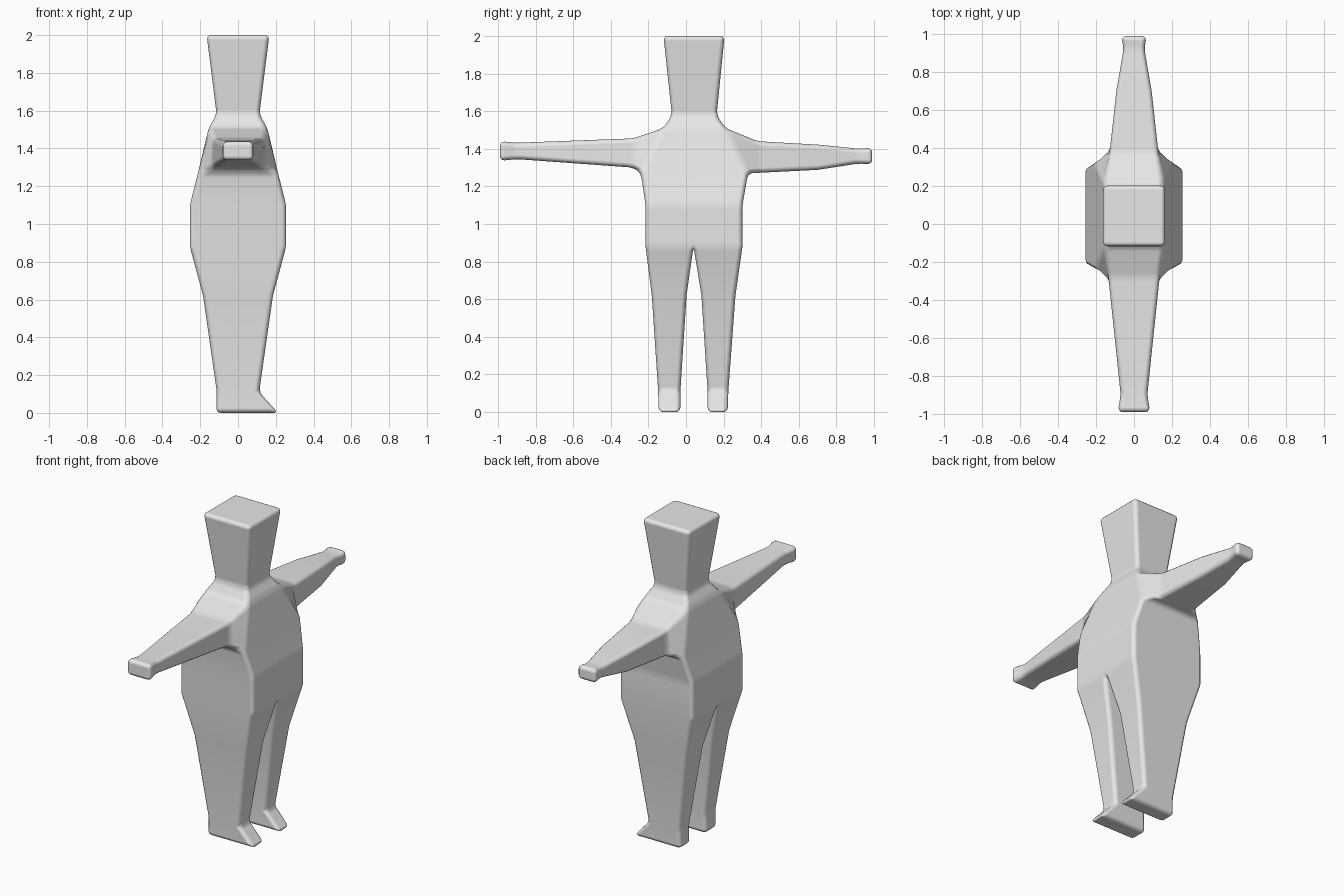
import bpy
import bmesh
import math

if "Cube" in bpy.data.objects:
    bpy.data.objects.remove(bpy.data.objects["Cube"])

MID = 0.04  # line between the legs (arms spread along y, body faces +x)
bm = bmesh.new()


def skin(a, b, skip=()):
    """Bridge two rings of points with quads."""
    n = len(a)
    for i in range(n):
        if i not in skip:
            j = (i + 1) % n
            bm.faces.new([bm.verts.new(p) for p in (a[i], a[j], b[j], b[i])])


def cap(ring):
    bm.faces.new([bm.verts.new(p) for p in ring])


def loft(rings):
    for a, b in zip(rings, rings[1:]):
        skin(a, b)
    cap(rings[-1])


def trunk_ring(z, x, y0, y1):
    return [(-x, y0, z), (x, y0, z), (x, MID, z), (x, y1, z), (-x, y1, z), (-x, MID, z)]


# Trunk, neck and head: half width, y range at each height
trunk = [trunk_ring(*r) for r in (
    (0.88, 0.255, -0.215, 0.30), (1.10, 0.255, -0.215, 0.30),
    (1.27, 0.212, -0.24, 0.33), (1.51, 0.155, -0.12, 0.21),
    (1.58, 0.113, -0.075, 0.163), (2.00, 0.166, -0.12, 0.205))]
for k, (a, b) in enumerate(zip(trunk, trunk[1:])):
    skin(a, b, skip=(0, 3) if k == 2 else ())   # leave shoulder openings
cap(trunk[-1][:3] + trunk[-1][3:])


# Arms: y, half width, z range, starting at the shoulder openings
def arm(i, j, sections):
    low, high = trunk[2], trunk[3]
    root = [low[i], low[j], high[j], high[i]]
    loft([root] + [[(-x, y, z0), (x, y, z0), (x, y, z1), (-x, y, z1)]
                   for y, x, z0, z1 in sections])


arm(0, 1, ((-0.28, 0.135, 1.30, 1.455), (-0.90, 0.070, 1.345, 1.432),
           (-0.99, 0.085, 1.336, 1.440)))
arm(4, 3, ((0.38, 0.128, 1.272, 1.44), (0.70, 0.093, 1.288, 1.422),
           (0.92, 0.055, 1.322, 1.400), (0.99, 0.066, 1.317, 1.406)))


# Legs with pointed feet: z, back x, front x, outer y, inner y
def leg(sections):
    loft([[(xa, ya, z), (xb, ya, z), (xb, yb, z), (xa, yb, z)]
          for z, xa, xb, ya, yb in sections])


leg(((0.88, -0.255, 0.255, -0.215, MID), (0.62, -0.185, 0.185, -0.182, 0.003),
     (0.11, -0.112, 0.112, -0.148, -0.03), (0.0, -0.115, 0.212, -0.146, -0.03)))
leg(((0.88, -0.255, 0.255, 0.30, MID), (0.62, -0.185, 0.185, 0.263, 0.082),
     (0.11, -0.112, 0.112, 0.225, 0.115), (0.0, -0.115, 0.212, 0.222, 0.115)))

bmesh.ops.remove_doubles(bm, verts=bm.verts[:], dist=0.0005)
bmesh.ops.recalc_face_normals(bm, faces=bm.faces[:])
mesh = bpy.data.meshes.new("figure")
bm.to_mesh(mesh)
bm.free()

figure = bpy.data.objects.new("figure", mesh)
bpy.context.collection.objects.link(figure)
grey = bpy.data.materials.new("light grey")
grey.diffuse_color = (0.8, 0.8, 0.8, 1)
grey.use_nodes = True
grey.node_tree.nodes["Principled BSDF"].inputs["Base Color"].default_value = grey.diffuse_color
mesh.materials.append(grey)

# Rounded edges
bevel = figure.modifiers.new("rounded edges", 'BEVEL')
bevel.width = 0.025
bevel.segments = 3
bevel.limit_method = 'ANGLE'
bevel.angle_limit = math.radians(9)
bevel.harden_normals = True

bpy.context.view_layer.objects.active = figure
figure.select_set(True)
bpy.ops.object.shade_smooth_by_angle(angle=math.radians(40))
